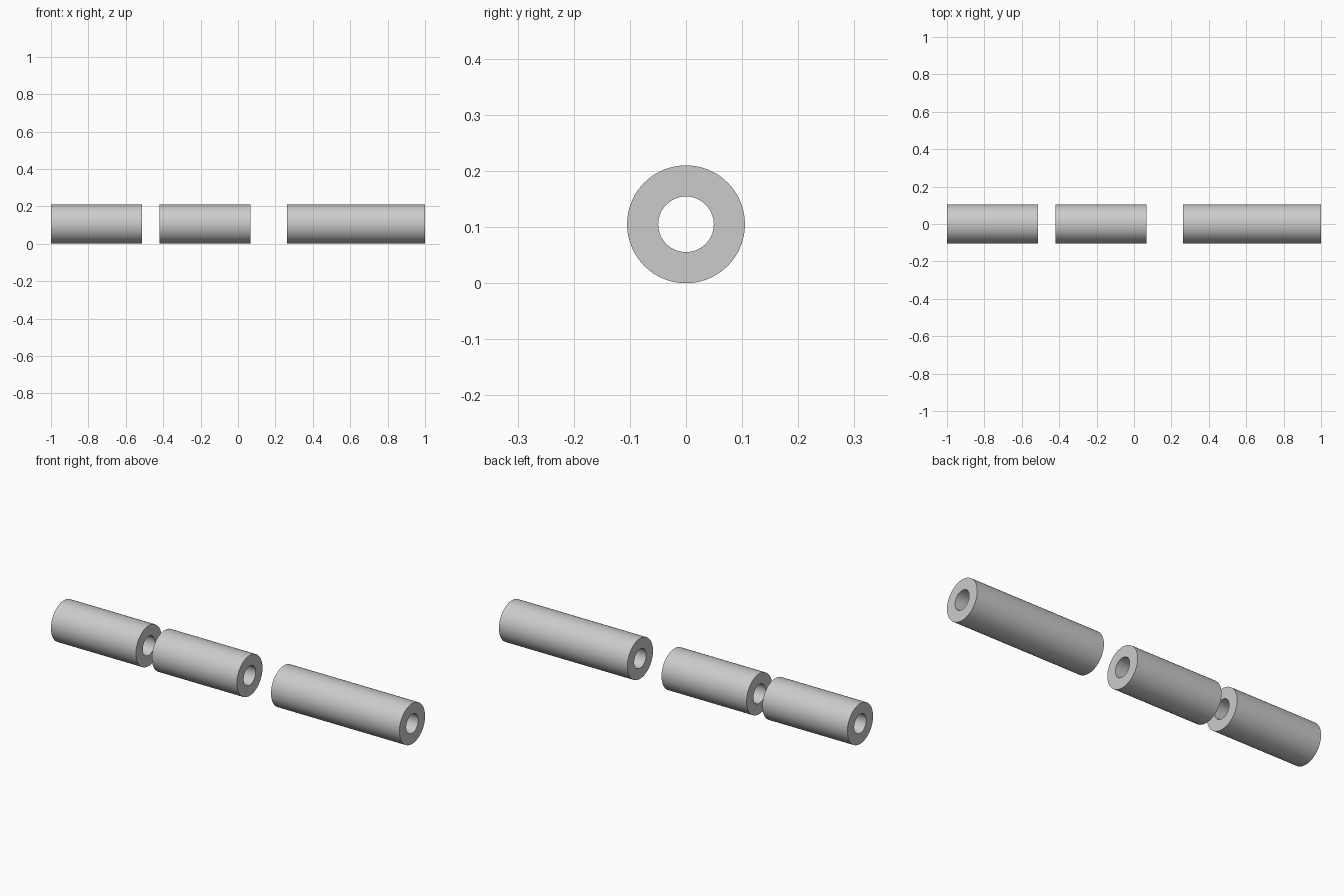
import bpy, bmesh, math

if "Cube" in bpy.data.objects:
    bpy.data.objects.remove(bpy.data.objects["Cube"])

OUTER, INNER, SIDES = 0.105, 0.0495, 96


def tube(name, x0, x1):
    """Hollow sleeve along x: a rectangular wall section swept round the axis."""
    section = [(x0, OUTER), (x1, OUTER), (x1, INNER), (x0, INNER)]
    bm = bmesh.new()
    rings = []
    for i in range(SIDES):
        a = 2 * math.pi * i / SIDES
        rings.append([bm.verts.new((x, r * math.cos(a), OUTER + r * math.sin(a)))
                      for x, r in section])
    for i in range(SIDES):
        a, b = rings[i], rings[(i + 1) % SIDES]
        for j in range(4):
            k = (j + 1) % 4
            bm.faces.new((a[j], a[k], b[k], b[j]))
    bmesh.ops.recalc_face_normals(bm, faces=bm.faces)
    mesh = bpy.data.meshes.new(name)
    bm.to_mesh(mesh)
    bm.free()
    ob = bpy.data.objects.new(name, mesh)
    bpy.context.collection.objects.link(ob)
    # Smooth walls, sharp rims
    bpy.ops.object.select_all(action='DESELECT')
    ob.select_set(True)
    bpy.context.view_layer.objects.active = ob
    bpy.ops.object.shade_smooth_by_angle(angle=math.radians(30))


# Two short sleeves and one long sleeve on a common axis
tube("short_sleeve_left", -1.0, -0.512)
tube("short_sleeve_middle", -0.421, 0.067)
tube("long_sleeve_right", 0.263, 1.0)
